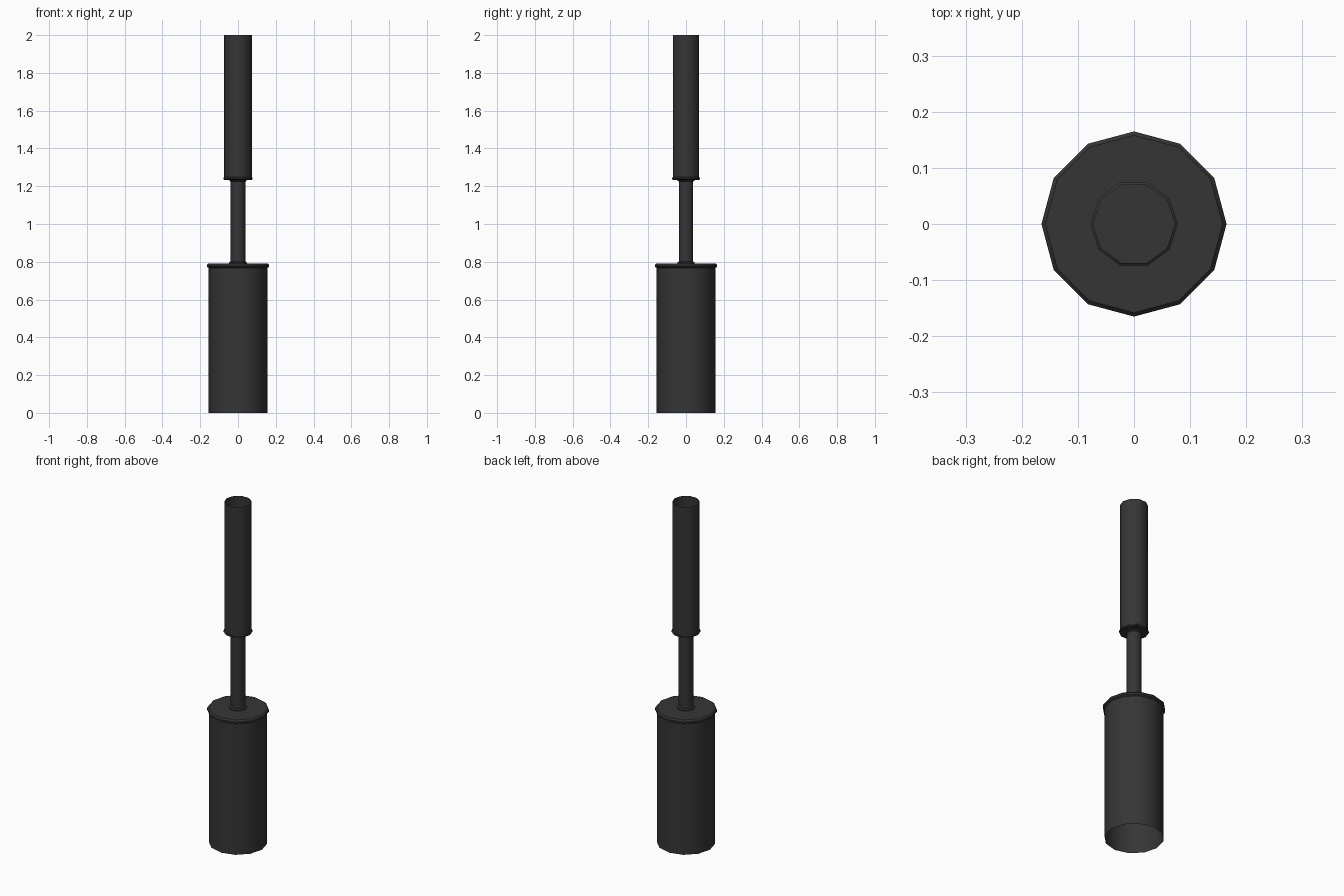
import bpy, bmesh, math

if "Cube" in bpy.data.objects:
    bpy.data.objects.remove(bpy.data.objects["Cube"])

mat = bpy.data.materials.new("charcoal")
mat.diffuse_color = (0.036, 0.036, 0.036, 1)
mat.use_nodes = True
mat.node_tree.nodes["Principled BSDF"].inputs["Base Color"].default_value = mat.diffuse_color


def lathe(name, profile, sides):
    """Turn an (r, z) profile about z; r = 0 makes a centre point."""
    bm = bmesh.new()
    rings = []
    for r, z in profile:
        if r == 0:
            rings.append([bm.verts.new((0, 0, z))] * sides)
        else:
            rings.append([bm.verts.new((r * math.cos(2 * math.pi * i / sides),
                                        r * math.sin(2 * math.pi * i / sides), z))
                          for i in range(sides)])
    for a, b in zip(rings, rings[1:]):
        for i in range(sides):
            j = (i + 1) % sides
            bm.faces.new(list(dict.fromkeys((a[i], a[j], b[j], b[i]))))
    me = bpy.data.meshes.new(name)
    bm.to_mesh(me)
    bm.free()
    me.materials.append(mat)
    ob = bpy.data.objects.new(name, me)
    bpy.context.collection.objects.link(ob)
    bpy.ops.object.select_all(action='DESELECT')
    ob.select_set(True)
    bpy.context.view_layer.objects.active = ob
    bpy.ops.object.shade_smooth_by_angle(angle=math.radians(40))
    return ob


# Wide lower sleeve, open at the bottom, with a lipped lid
lathe("lower_sleeve", [(0.156, 0), (0.156, 0.775)], 12)
lathe("lower_lid", [(0.156, 0.768), (0.165, 0.774), (0.165, 0.784),
                    (0.158, 0.792), (0, 0.792)], 12)

# Thin rod with a small collar at each end
lathe("rod", [(0.047, 0.792), (0.047, 0.797), (0.039, 0.802),
              (0.039, 1.224), (0.046, 1.229), (0.046, 1.234)], 10)

# Narrow upper tube, open at the top, with a lipped floor
lathe("upper_floor", [(0, 1.234), (0.073, 1.234), (0.078, 1.238),
                      (0.078, 1.244), (0.073, 1.248)], 10)
lathe("upper_tube", [(0.073, 1.24), (0.073, 2.0)], 10)
